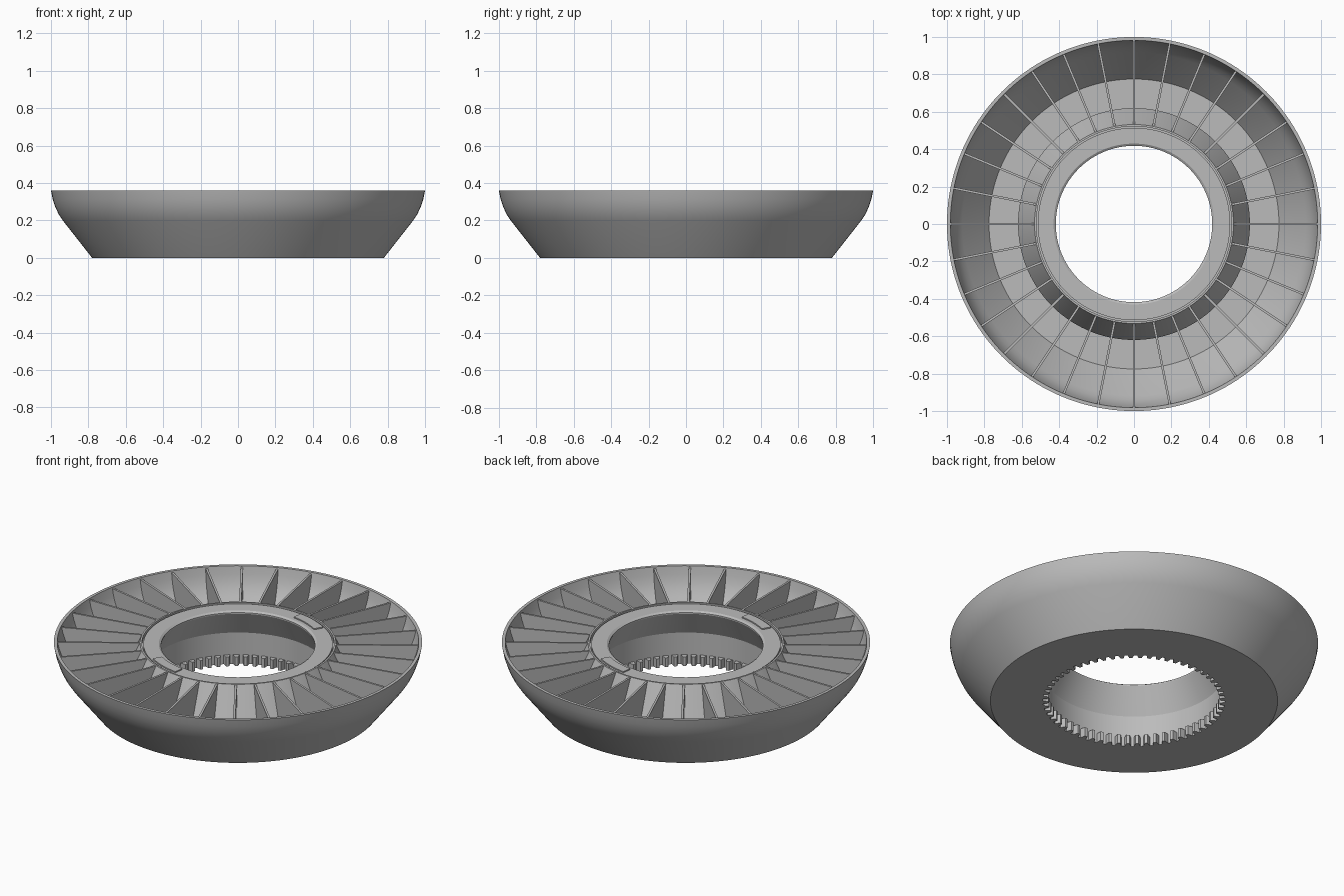
import bpy, bmesh, math
from math import cos, sin, radians, tau

if "Cube" in bpy.data.objects:
    bpy.data.objects.remove(bpy.data.objects["Cube"])

grey = bpy.data.materials.new("plain_grey")
grey.use_nodes = True
COLOUR = (0.5, 0.5, 0.5, 1)
grey.diffuse_color = COLOUR
grey.node_tree.nodes["Principled BSDF"].inputs["Base Color"].default_value = COLOUR


def finish(name, bm, smooth=False):
    bmesh.ops.recalc_face_normals(bm, faces=bm.faces)
    mesh = bpy.data.meshes.new(name)
    bm.to_mesh(mesh)
    bm.free()
    mesh.materials.append(grey)
    ob = bpy.data.objects.new(name, mesh)
    bpy.context.collection.objects.link(ob)
    if smooth:
        bpy.ops.object.select_all(action="DESELECT")
        ob.select_set(True)
        bpy.context.view_layer.objects.active = ob
        bpy.ops.object.shade_smooth_by_angle(angle=radians(25))
    return ob


def lathe(name, profile, steps=160):
    """Revolve a closed (radius, height) profile around z."""
    bm = bmesh.new()
    rings = [[bm.verts.new((r * cos(tau * i / steps), r * sin(tau * i / steps), z))
              for r, z in profile] for i in range(steps)]
    n = len(profile)
    for i in range(steps):
        a, b = rings[i], rings[(i + 1) % steps]
        for j in range(n):
            k = (j + 1) % n
            bm.faces.new((a[j], b[j], b[k], a[k]))
    return finish(name, bm, True)


def prism(bm, lower, upper):
    """Close two matching point loops into a solid."""
    lo = [bm.verts.new(p) for p in lower]
    hi = [bm.verts.new(p) for p in upper]
    bm.faces.new(lo)
    bm.faces.new(hi)
    for i in range(len(lo)):
        j = (i + 1) % len(lo)
        bm.faces.new((lo[i], lo[j], hi[j], hi[i]))


# Dish: flared outer wall, floor, conical hub and bore in one section
dish = [
    (0.495, 0), (0.78, 0), (0.937, 0.2), (0.96, 0.235), (0.978, 0.275),
    (0.991, 0.315), (1, 0.36), (0.982, 0.36), (0.972, 0.315),
    (0.959, 0.275), (0.941, 0.238), (0.918, 0.205), (0.775, 0.025),
    (0.62, 0.025), (0.62, 0.17), (0.532, 0.355), (0.522, 0.355),
    (0.522, 0.335), (0.514, 0.335), (0.514, 0.35), (0.43, 0.35),
    (0.418, 0.342), (0.418, 0.335), (0.495, 0.187),
]
lathe("dish", dish)

# Radial fins between hub and rim
FINS, HALF = 32, 0.006
section = [(0.525, 0.352), (0.61, 0.17), (0.61, 0.02), (0.775, 0.02),
           (0.925, 0.205), (0.965, 0.275), (0.98, 0.352)]
bm = bmesh.new()
for i in range(FINS):
    a = tau * i / FINS
    sides = [[(r * cos(a) - s * sin(a), r * sin(a) + s * cos(a), z)
              for r, z in section] for s in (-HALF, HALF)]
    prism(bm, *sides)
finish("radial_fins", bm)

# Ring of small gear teeth around the bottom of the bore
TEETH, ROOT, TIP, TOP = 60, 0.5, 0.465, 0.055
bm = bmesh.new()
pitch = tau / TEETH
for i in range(TEETH):
    a = pitch * i
    outline = [(ROOT, -0.36), (TIP, -0.17), (TIP, 0.17), (ROOT, 0.36)]
    loops = [[(r * cos(a + t * pitch), r * sin(a + t * pitch), z)
              for r, t in outline] for z in (0, TOP)]
    prism(bm, *loops)
finish("bore_teeth", bm)

# Two opposite curved locking tabs on the hub
bm = bmesh.new()
for start in (58.6, 238.6):
    angles = [radians(start + 3 * i) for i in range(9)]
    outline = [(0.505 * cos(a), 0.505 * sin(a)) for a in angles]
    outline += [(0.45 * cos(a), 0.45 * sin(a)) for a in reversed(angles)]
    prism(bm, *[[(x, y, z) for x, y in outline] for z in (0.345, 0.357)])
finish("hub_tabs", bm)
